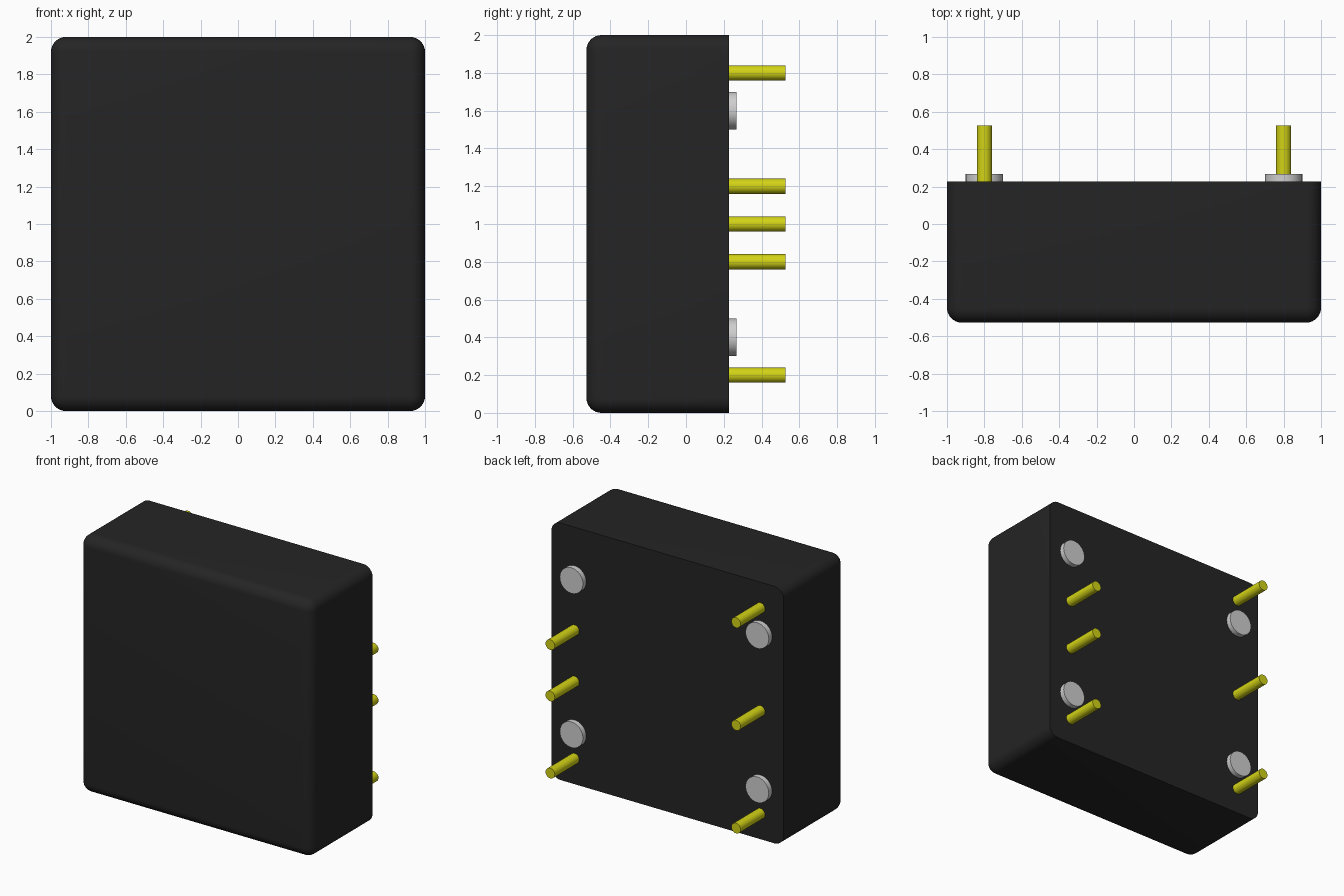
import bpy, bmesh, math
from mathutils import Matrix

cube = bpy.data.objects.get("Cube")
if cube:
    bpy.data.objects.remove(cube, do_unlink=True)

BACK = 0.2275    # flat rear face of the body
FRONT = -0.5275


def material(name, color):
    m = bpy.data.materials.new(name)
    m.use_nodes = True
    m.diffuse_color = (*color, 1)
    bsdf = m.node_tree.nodes["Principled BSDF"]
    bsdf.inputs["Base Color"].default_value = (*color, 1)
    bsdf.inputs["Roughness"].default_value = 0.6
    return m


black = material("black plastic", (0.018, 0.018, 0.018))
yellow = material("yellow metal", (0.65, 0.65, 0.008))
grey = material("light grey", (0.62, 0.62, 0.62))


def add_object(name, bm, mat):
    mesh = bpy.data.meshes.new(name)
    bm.to_mesh(mesh)
    bm.free()
    mesh.materials.append(mat)
    ob = bpy.data.objects.new(name, mesh)
    bpy.context.collection.objects.link(ob)
    bpy.ops.object.select_all(action='DESELECT')
    ob.select_set(True)
    bpy.context.view_layer.objects.active = ob
    bpy.ops.object.shade_smooth_by_angle(angle=math.radians(35))
    return ob


def rear_cylinder(name, x, z, radius, length, sides, mat):
    """Cylinder standing out backwards from the rear face."""
    bm = bmesh.new()
    bmesh.ops.create_cone(bm, cap_ends=True, segments=sides, radius1=radius,
                          radius2=radius, depth=length,
                          matrix=Matrix.Rotation(math.pi / 2, 4, 'X'))
    ob = add_object(name, bm, mat)
    ob.location = (x, BACK + length / 2, z)


# Body: block rounded on every edge except around the flat rear face
bm = bmesh.new()
bmesh.ops.create_cube(bm, size=1)
bmesh.ops.scale(bm, vec=(2, BACK - FRONT, 2), verts=bm.verts)
bmesh.ops.translate(bm, vec=(0, (BACK + FRONT) / 2, 1), verts=bm.verts)
rounded = [e for e in bm.edges if any(v.co.y < 0 for v in e.verts)]
bmesh.ops.bevel(bm, geom=rounded, offset=0.08, offset_type='OFFSET',
                segments=8, profile=0.5, affect='EDGES')
add_object("body", bm, black)

# Pins: three in each column
for side, x, heights in (("left", 0.8, (0.2, 0.8, 1.2)),
                         ("right", -0.8, (0.2, 1.0, 1.8))):
    for level, z in zip(("lower", "middle", "upper"), heights):
        rear_cylinder(f"{side}_{level}_pin", x, z, 0.04, 0.3, 24, yellow)
    # Standoff discs
    for level, z in (("lower", 0.4), ("upper", 1.6)):
        rear_cylinder(f"{side}_{level}_standoff", x, z, 0.1, 0.04, 32, grey)
